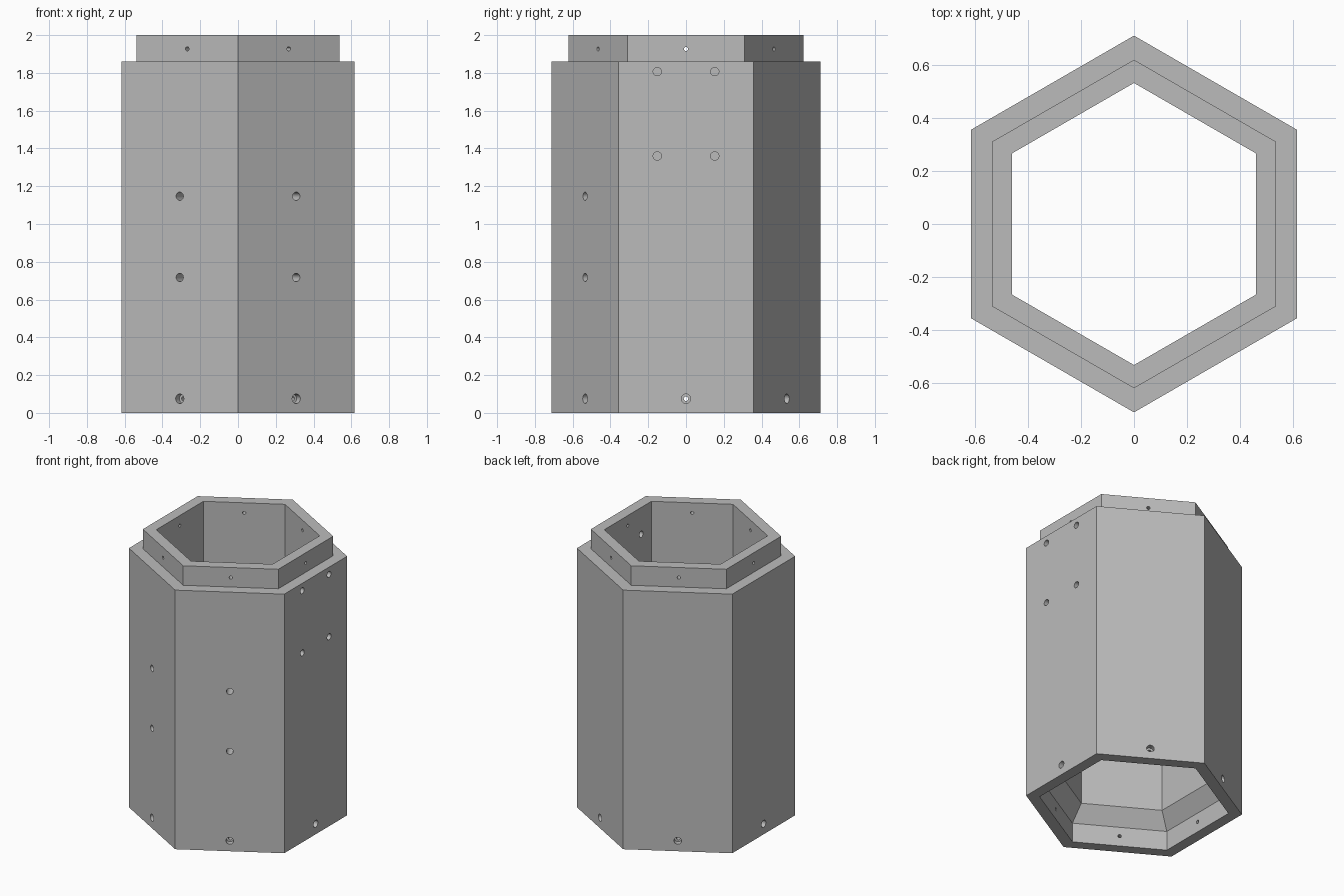
import bpy
import bmesh
from math import cos, sin, pi, radians
from mathutils import Matrix, Vector

cube = bpy.data.objects.get("Cube")
if cube:
    bpy.data.objects.remove(cube, do_unlink=True)

grey = bpy.data.materials.new("plain grey")
grey.use_nodes = True
grey.diffuse_color = (0.5, 0.5, 0.5, 1)
grey.node_tree.nodes["Principled BSDF"].inputs["Base Color"].default_value = (0.5, 0.5, 0.5, 1)

# Key dimensions: flat-to-centre distances and heights
BODY, NECK, INNER, SOCKET = 0.617, 0.538, 0.462, 0.54
TOP, SHOULDER = 2.0, 1.86
SOCKET_TOP, TAPER_TOP = 0.14, 0.25


def make_object(name, bm):
    bmesh.ops.recalc_face_normals(bm, faces=bm.faces)
    mesh = bpy.data.meshes.new(name)
    bm.to_mesh(mesh)
    bm.free()
    mesh.materials.append(grey)
    obj = bpy.data.objects.new(name, mesh)
    bpy.context.collection.objects.link(obj)
    return obj


def hex_shell(name, profile):
    """Sweep a closed (flat distance, height) profile round six sides."""
    bm = bmesh.new()
    rings = []
    for flat, z in profile:
        r = flat / cos(pi / 6)
        rings.append([bm.verts.new((r * cos(radians(30 + 60 * i)),
                                    r * sin(radians(30 + 60 * i)), z)) for i in range(6)])
    for a, b in zip(rings, rings[1:] + rings[:1]):
        for i in range(6):
            j = (i + 1) % 6
            bm.faces.new((a[i], a[j], b[j], b[i]))
    return make_object(name, bm)


def add_drill(bm, angle, side, z, radius, start, end):
    """Add a cylinder pointing out through the wall facing the given angle."""
    turn = Matrix.Rotation(radians(angle), 4, 'Z')
    centre = Matrix.Translation(Vector(((start + end) / 2, side, z)))
    bmesh.ops.create_cone(bm, cap_ends=True, segments=24, radius1=radius, radius2=radius,
                          depth=end - start,
                          matrix=turn @ centre @ Matrix.Rotation(pi / 2, 4, 'Y'))


# Hexagonal tube with a plug neck on top and a matching socket underneath
tube = hex_shell("hexagonal_tube", [
    (BODY, 0), (BODY, SHOULDER), (NECK, SHOULDER), (NECK, TOP),
    (INNER, TOP), (INNER, TAPER_TOP), (SOCKET, SOCKET_TOP), (SOCKET, 0)])

holes, bores = bmesh.new(), bmesh.new()
# Joint screw holes on every side, counterbored at the bottom
for angle in range(0, 360, 60):
    add_drill(holes, angle, 0, 1.927, 0.011, 0.4, 0.6)
    add_drill(holes, angle, 0, 0.075, 0.012, 0.45, 0.7)
    add_drill(bores, angle, 0, 0.075, 0.025, 0.577, 0.7)
# Mounting holes in the two front walls
for angle in (240, 300):
    for z in (0.717, 1.147):
        add_drill(holes, angle, 0, z, 0.022, 0.4, 0.7)
# Four mounting holes in the side wall
for side in (-0.152, 0.152):
    for z in (1.36, 1.807):
        add_drill(holes, 0, side, z, 0.022, 0.4, 0.7)

cutters = [make_object("screw_hole_cutter", holes), make_object("counterbore_cutter", bores)]
for cutter in cutters:
    cutter.hide_render = True
    cut = tube.modifiers.new(cutter.name, 'BOOLEAN')
    cut.operation = 'DIFFERENCE'
    cut.solver = 'EXACT'
    cut.object = cutter

# Bake the cuts and drop the cutters
bpy.context.view_layer.update()
baked = bpy.data.meshes.new_from_object(
    tube.evaluated_get(bpy.context.evaluated_depsgraph_get()))
tube.modifiers.clear()
tube.data = baked
for cutter in cutters:
    bpy.data.objects.remove(cutter, do_unlink=True)

# Smooth hole walls, crisp edges
bpy.ops.object.select_all(action='DESELECT')
tube.select_set(True)
bpy.context.view_layer.objects.active = tube
bpy.ops.object.shade_smooth_by_angle(angle=radians(30))
